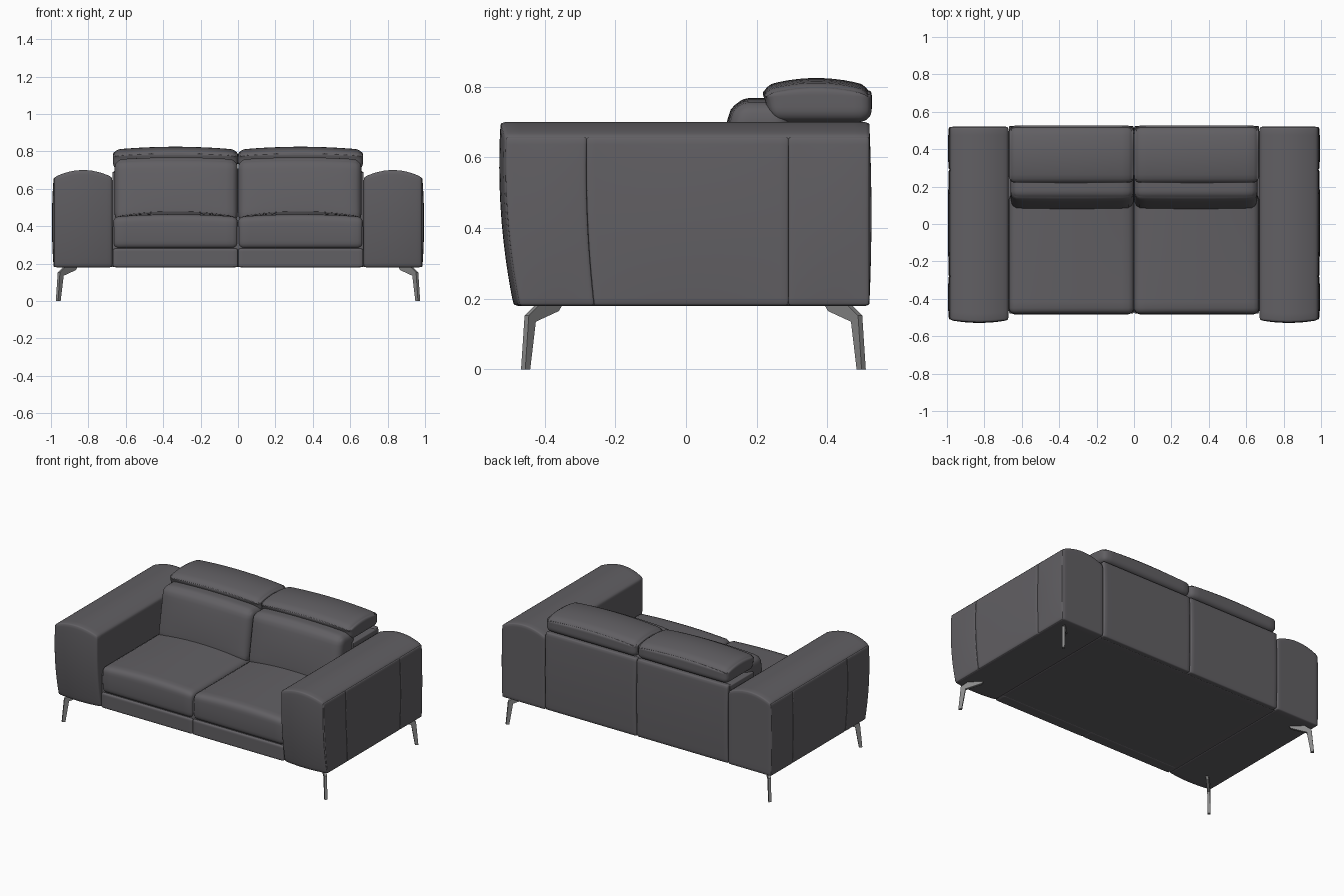
import bpy, bmesh, math
from mathutils import Vector

if "Cube" in bpy.data.objects:
    bpy.data.objects.remove(bpy.data.objects["Cube"])


def material(name, colour):
    mat = bpy.data.materials.new(name)
    mat.use_nodes = True
    mat.diffuse_color = (*colour, 1)
    mat.node_tree.nodes["Principled BSDF"].inputs["Base Color"].default_value = (*colour, 1)
    return mat


leather = material("charcoal leather", (0.12, 0.115, 0.125))
metal = material("brushed metal", (0.25, 0.25, 0.25))


def finish(name, bm, mat, smooth):
    bmesh.ops.recalc_face_normals(bm, faces=bm.faces)
    for face in bm.faces:
        face.smooth = smooth
    mesh = bpy.data.meshes.new(name)
    bm.to_mesh(mesh)
    bm.free()
    mesh.materials.append(mat)
    obj = bpy.data.objects.new(name, mesh)
    bpy.context.collection.objects.link(obj)


def block(name, lo, hi, radius, shape=None, side=1):
    """Rounded box; shape(point, u, v, w) then bends it, with u, v, w in -1..1."""
    lo, hi = Vector(lo), Vector(hi)
    mid, half = (lo + hi) / 2, (hi - lo) / 2
    bm = bmesh.new()
    bmesh.ops.create_cube(bm, size=2)
    bmesh.ops.subdivide_edges(bm, edges=bm.edges[:], cuts=14, use_grid_fill=True)
    for vert in bm.verts:
        # crowd the rows toward the edges, then round them
        n = Vector([math.sin(c * math.pi / 2) for c in vert.co])
        p = Vector([n[i] * half[i] for i in range(3)])
        core = Vector([max(radius - half[i], min(half[i] - radius, p[i])) for i in range(3)])
        p = mid + core + (p - core).normalized() * radius
        if shape:
            shape(p, *n)
        p.x *= side
        vert.co = p
    finish(name, bm, leather, True)


def slant(p):
    """Lean the front of the arm back toward its foot."""
    h = (p.z - 0.18) / 0.52
    t = max(0, min(1, -p.y / 0.51))
    p.y += t * (0.037 * (1 - h) - 0.07 * h * (1 - h))


def arm_shape(p, u, v, w):
    p.z = 0.18 + (p.z - 0.18) * (1 - 0.075 * u * u)
    if v < 0:
        p.y += 0.015 * v * (1 - u * u)
    slant(p)


def panel_shape(p, u, v, w):
    if u > 0:
        p.x += 0.009 * u * (1 - w * w) * (1 - 0.5 * v * v)
    slant(p)


def seat_shape(p, u, v, w):
    if w > 0:
        p.z += w * (1 - u * u) * (0.012 + 0.01 * (v + 1))
    if v < 0:
        p.y += 0.006 * v * (1 - w * w)


def cushion_shape(p, u, v, w):
    if v < 0:
        p.y += 0.012 * v * (1 - w * w) * (1 - u * u)
    p.y += 0.028 * (w + 1)
    if w > 0:
        p.z -= w * 0.012 * u * u


def headrest_shape(p, u, v, w):
    if w > 0:
        p.z -= w * (0.025 * v * v + 0.016 * u * u)
    if v < 0:
        p.y -= v * 0.012 * (1 - w)


def back_shape(p, u, v, w):
    if v > 0:
        p.y += 0.006 * v * (1 - w * w)


# Hidden frame under the upholstery
block("seat_frame", (-0.675, -0.465, 0.182), (0.675, 0.49, 0.40), 0.004)
block("back_frame", (-0.672, 0.25, 0.20), (0.672, 0.50, 0.69), 0.006)

for side, label in ((1, "left"), (-1, "right")):
    # Arm with a crowned top and three outer panels
    block(label + "_arm", (0.672, -0.51, 0.18), (0.983, 0.52, 0.70), 0.01, arm_shape, side)
    for part, y0, y1 in (("front", -0.507, -0.28), ("middle", -0.28, 0.29), ("rear", 0.29, 0.518)):
        block(f"{label}_arm_{part}_panel", (0.955, y0, 0.182), (0.986, y1, 0.657), 0.006,
              panel_shape, side)
    # Seat, back and headrest
    block(label + "_front_rail", (0.001, -0.48, 0.18), (0.668, -0.40, 0.28), 0.01, None, side)
    block(label + "_seat", (0.001, -0.477, 0.278), (0.668, 0.16, 0.45), 0.03, seat_shape, side)
    block(label + "_back_cushion", (0.001, 0.078, 0.42), (0.66, 0.25, 0.768), 0.045,
          cushion_shape, side)
    block(label + "_headrest", (0.001, 0.212, 0.70), (0.668, 0.526, 0.825), 0.036,
          headrest_shape, side)
    block(label + "_back_panel", (0.001, 0.48, 0.182), (0.669, 0.519, 0.695), 0.01,
          back_shape, side)

# Bent plate legs, set diagonally at the corners
LEG = [(0, 0), (0.014, 0), (0.03, 0.135), (0.095, 0.165), (0.105, 0.182), (0.04, 0.182),
       (0.01, 0.152)]


def leg(name, x, y):
    sx, sy = math.copysign(1, x), math.copysign(1, y)
    bm = bmesh.new()
    rings = []
    for t in (-0.006, 0.006):
        rings.append([bm.verts.new((x - sx * (d + t), y - sy * (d - t), z)) for d, z in LEG])
    for ring in rings:
        bm.faces.new(ring)
    for i in range(len(LEG)):
        j = (i + 1) % len(LEG)
        bm.faces.new((rings[0][i], rings[0][j], rings[1][j], rings[1][i]))
    finish(name, bm, metal, False)


for side, label in ((1, "left"), (-1, "right")):
    leg("front_" + label + "_leg", side * 0.968, -0.461)
    leg("rear_" + label + "_leg", side * 0.968, 0.503)
